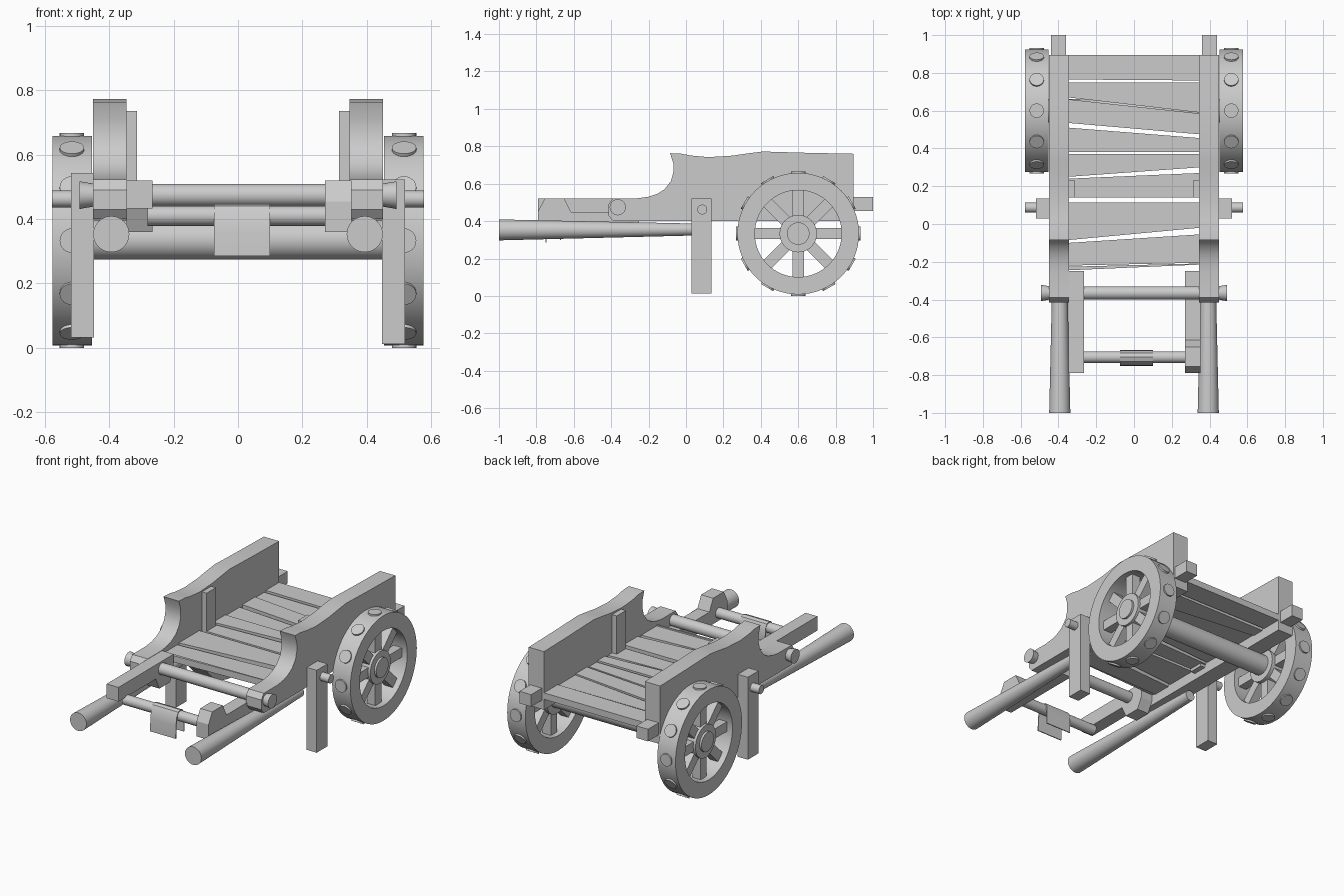
import bpy, bmesh
from math import sin, cos, pi, radians
from mathutils import Matrix, Vector

if "Cube" in bpy.data.objects:
    bpy.data.objects.remove(bpy.data.objects["Cube"])


def finish(name, bm, smooth=False):
    bmesh.ops.recalc_face_normals(bm, faces=bm.faces)
    me = bpy.data.meshes.new(name)
    bm.to_mesh(me)
    bm.free()
    ob = bpy.data.objects.new(name, me)
    bpy.context.collection.objects.link(ob)
    if smooth:
        bpy.ops.object.select_all(action='DESELECT')
        ob.select_set(True)
        bpy.context.view_layer.objects.active = ob
        bpy.ops.object.shade_smooth_by_angle(angle=radians(35))
    return ob


def box(name, x0, x1, y0, y1, z0, z1):
    bm = bmesh.new()
    m = Matrix.Translation(((x0 + x1) / 2, (y0 + y1) / 2, (z0 + z1) / 2)) @ \
        Matrix.Diagonal((abs(x1 - x0), y1 - y0, z1 - z0, 1))
    bmesh.ops.create_cube(bm, size=1, matrix=m)
    return finish(name, bm)


def rod(name, a, b, r0, r1=None, n=32):
    # cylinder or cone from point a to point b
    a, b = Vector(a), Vector(b)
    d = b - a
    m = Matrix.Translation((a + b) / 2) @ d.to_track_quat('Z', 'Y').to_matrix().to_4x4()
    bm = bmesh.new()
    bmesh.ops.create_cone(bm, cap_ends=True, segments=n, radius1=r0,
                          radius2=r0 if r1 is None else r1, depth=d.length, matrix=m)
    return finish(name, bm, True)


def extrude_x(name, pts, x0, x1, smooth=False):
    # closed (y, z) profile extruded along x
    bm = bmesh.new()
    f = bm.faces.new([bm.verts.new((x0, y, z)) for y, z in pts])
    g = bmesh.ops.extrude_face_region(bm, geom=[f])
    vs = [v for v in g['geom'] if isinstance(v, bmesh.types.BMVert)]
    bmesh.ops.translate(bm, verts=vs, vec=(x1 - x0, 0, 0))
    return finish(name, bm, smooth)


WY, WZ = 0.60, 0.333


def ring(name, r_in, r_out, x0, x1, n=64):
    bm = bmesh.new()
    prof = [(r_in, x0), (r_out, x0), (r_out, x1), (r_in, x1)]
    loops = [[bm.verts.new((x, WY + r * cos(2 * pi * i / n), WZ + r * sin(2 * pi * i / n)))
              for r, x in prof] for i in range(n)]
    for i in range(n):
        a, b = loops[i], loops[(i + 1) % n]
        for j in range(4):
            k = (j + 1) % 4
            bm.faces.new((a[j], a[k], b[k], b[j]))
    return finish(name, bm, True)


# side panel outline (y, z)
PANEL = [(0.895, 0.40), (0.895, 0.76), (0.65, 0.765), (0.41, 0.772), (0.33, 0.762),
         (0.25, 0.75), (0.12, 0.742), (0.03, 0.75), (-0.03, 0.761), (-0.085, 0.763),
         (-0.068, 0.71), (-0.068, 0.66), (-0.08, 0.615), (-0.115, 0.57), (-0.155, 0.545),
         (-0.20, 0.53), (-0.26, 0.522), (-0.39, 0.522), (-0.415, 0.49), (-0.415, 0.43),
         (-0.39, 0.40)]

for s, side in ((-1, "left"), (1, "right")):
    # body side, inner stake, rear beam end
    extrude_x(side + "_panel", PANEL, s * 0.345, s * 0.45, True)
    box(side + "_stake", s * 0.313, s * 0.345, 0.14, 0.23, 0.44, 0.735)
    box(side + "_rear_beam", s * 0.36, s * 0.44, 0.80, 1.0, 0.455, 0.53)
    # pulling shaft
    rod(side + "_shaft", (s * 0.393, -1, 0.353), (s * 0.393, 0.04, 0.355), 0.056, 0.032)
    # prop leg with pin
    dz = 0.02 if s < 0 else 0
    box(side + "_leg", s * 0.447, s * 0.518, 0.03, 0.135, 0.012 + dz, 0.522 + dz)
    rod(side + "_leg_pin", (s * 0.44, 0.087, 0.462), (s * 0.577, 0.087, 0.462), 0.026)
    # flared roller end
    rod(side + "_roller_end", (s * 0.44, -0.365, 0.474), (s * 0.492, -0.365, 0.474), 0.034, 0.043)

    # wheel: rim, hub, cap, spokes, studs
    ring(side + "_wheel_rim", 0.232, 0.325, s * 0.452, s * 0.576)
    rod(side + "_hub", (s * 0.462, WY, WZ), (s * 0.555, WY, WZ), 0.10)
    rod(side + "_hub_cap", (s * 0.55, WY, WZ), (s * 0.568, WY, WZ), 0.06)
    bm = bmesh.new()
    for i in range(8):
        m = Matrix.Translation((s * 0.512, WY, WZ)) @ Matrix.Rotation(i * pi / 4, 4, 'X') @ \
            Matrix.Translation((0, 0, 0.165)) @ Matrix.Diagonal((0.055, 0.06, 0.16, 1))
        bmesh.ops.create_cube(bm, size=1, matrix=m)
    finish(side + "_spokes", bm)
    bm = bmesh.new()
    for i in range(12):
        m = Matrix.Translation((s * 0.515, WY, WZ)) @ Matrix.Rotation(i * pi / 6, 4, 'X') @ \
            Matrix.Translation((0, 0, 0.322))
        bmesh.ops.create_cone(bm, cap_ends=True, segments=24, radius1=0.038,
                              radius2=0.038, depth=0.022, matrix=m)
    finish(side + "_studs", bm, True)

# axle and front roller
rod("axle", (-0.47, WY, 0.336), (0.47, WY, 0.336), 0.062)
rod("front_roller", (-0.45, -0.365, 0.474), (0.45, -0.365, 0.474), 0.035)

# yoke arms: the left one is the right one turned upside down and end for end
ARM = [(-0.79, 0.36), (-0.79, 0.455), (-0.755, 0.52), (-0.65, 0.52), (-0.615, 0.448),
       (-0.25, 0.448), (-0.25, 0.36)]
extrude_x("right_yoke_arm", ARM, 0.27, 0.352)
extrude_x("left_yoke_arm", [(-1.04 - y, 0.88 - z) for y, z in ARM], -0.346, -0.265)
rod("yoke_bar", (-0.28, -0.705, 0.41), (0.29, -0.705, 0.41), 0.031)

# cloth flap hung over the bar
FLAP = [(-0.752, 0.285), (-0.75, 0.36), (-0.742, 0.415), (-0.727, 0.44), (-0.705, 0.447),
        (-0.683, 0.44), (-0.669, 0.415), (-0.667, 0.36), (-0.667, 0.30)]
inner = [(y + (0.006 if y < -0.705 else -0.006 if y > -0.705 else 0),
          z - (0.006 if z > 0.4 else 0)) for y, z in reversed(FLAP)]
extrude_x("bar_flap", FLAP + inner, -0.075, 0.10, True)

# uneven floor planks: left y from/to, right y from/to
PLANKS = [(0.895, 0.765, 0.895, 0.76), (0.75, 0.67, 0.75, 0.59), (0.66, 0.535, 0.585, 0.475),
          (0.51, 0.38, 0.455, 0.38), (0.37, 0.25, 0.37, 0.30), (0.24, 0.14, 0.27, 0.14),
          (0.115, -0.085, 0.115, -0.02), (-0.10, -0.22, -0.055, -0.205),
          (-0.226, -0.245, -0.209, -0.215)]
for i, (l0, l1, r0, r1) in enumerate(PLANKS):
    bm = bmesh.new()
    t = 0.505 - 0.006 * (i % 2)
    f = bm.faces.new([bm.verts.new(p) for p in ((-0.347, l0, t), (-0.347, l1, t),
                                               (0.347, r1, t), (0.347, r0, t))])
    g = bmesh.ops.extrude_face_region(bm, geom=[f])
    vs = [v for v in g['geom'] if isinstance(v, bmesh.types.BMVert)]
    bmesh.ops.translate(bm, verts=vs, vec=(0, 0, -0.04))
    finish("floor_plank_%d" % (i + 1), bm)
